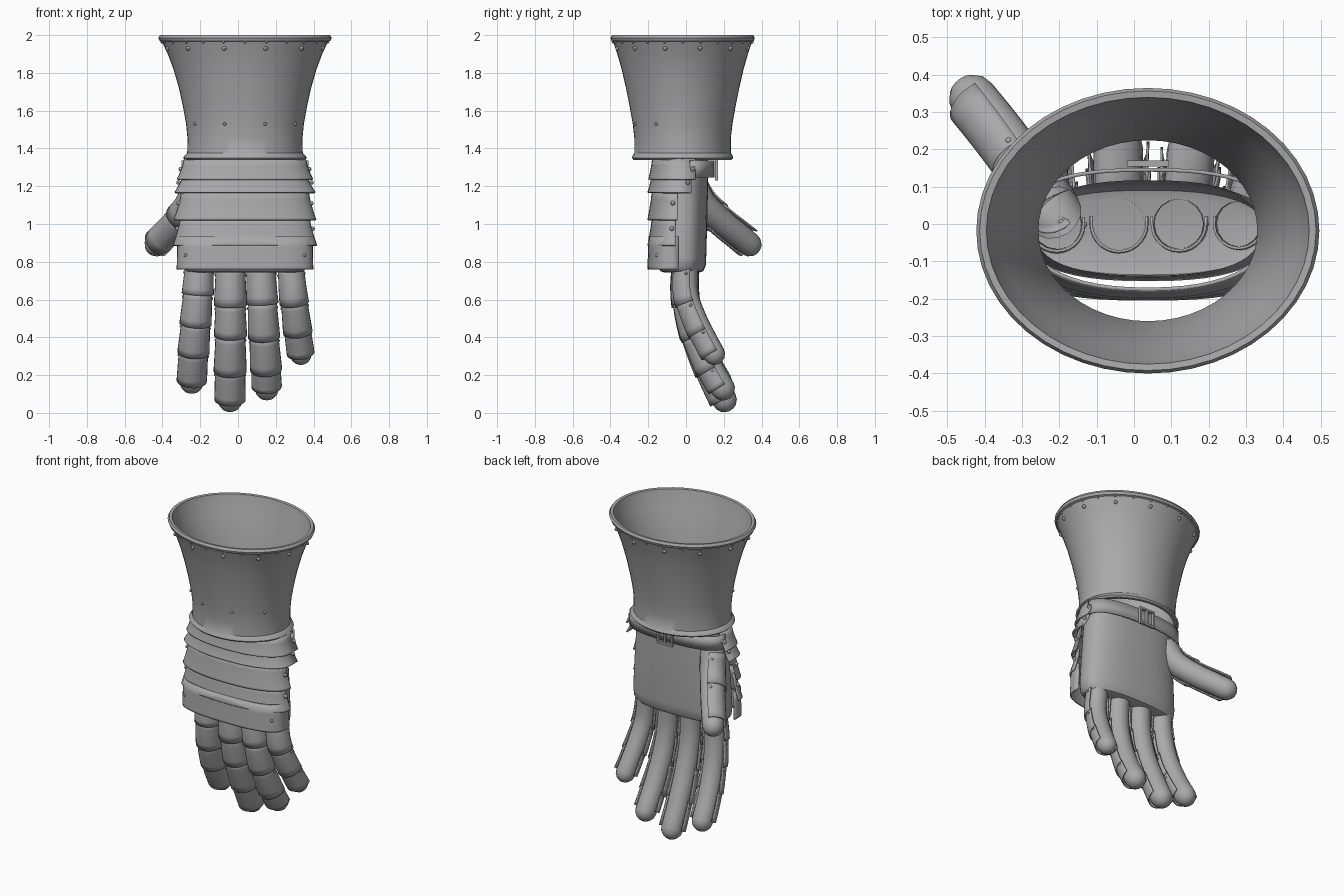
import bpy, bmesh, math
from mathutils import Vector, Matrix

if "Cube" in bpy.data.objects:
    bpy.data.objects.remove(bpy.data.objects["Cube"])

CX, CY = 0.037, -0.018
steel = bpy.data.materials.new("grey_steel")
steel.diffuse_color = (0.4, 0.4, 0.4, 1)
steel.use_nodes = True
steel.node_tree.nodes["Principled BSDF"].inputs["Base Color"].default_value = steel.diffuse_color


def finish(name, bm, thick=0, angle=35):
    bmesh.ops.recalc_face_normals(bm, faces=bm.faces)
    me = bpy.data.meshes.new(name)
    bm.to_mesh(me)
    bm.free()
    for p in me.polygons:
        p.use_smooth = True
    me.set_sharp_from_angle(angle=math.radians(angle))
    me.materials.append(steel)
    ob = bpy.data.objects.new(name, me)
    bpy.context.collection.objects.link(ob)
    if thick:
        m = ob.modifiers.new("thickness", 'SOLIDIFY')
        m.thickness, m.offset = thick, 0
    return ob


def skin(name, rings, wrap=True, loop=False, cap=False, thick=0):
    """Bridge a list of equal-length point rings into one surface."""
    bm = bmesh.new()
    vs = [[bm.verts.new(p) for p in r] for r in rings]
    n = len(rings[0])
    for i in range(len(vs) if loop else len(vs) - 1):
        a, b = vs[i], vs[(i + 1) % len(vs)]
        for j in range(n if wrap else n - 1):
            k = (j + 1) % n
            bm.faces.new((a[j], a[k], b[k], b[j]))
    if cap:
        bm.faces.new(vs[-1])
    return finish(name, bm, thick)


def rivets(name, points, r=0.011):
    bm = bmesh.new()
    for p in points:
        bmesh.ops.create_uvsphere(bm, u_segments=8, v_segments=6, radius=r,
                                  matrix=Matrix.Translation(p))
    finish(name, bm)


def oval(z, a, b, n=48, power=1.0, bf=None):
    pts = []
    for i in range(n):
        t = 2 * math.pi * i / n
        s, c = math.sin(t), -math.cos(t)
        d = bf if (bf and c < 0) else b
        pts.append((CX + a * math.copysign(abs(s) ** power, s),
                    CY + d * math.copysign(abs(c) ** power, c), z))
    return pts


# Flared cuff with rolled rims
profile = [(1.34, .318, .26), (1.35, .328, .268), (1.365, .318, .263), (1.375, .306, .256),
           (1.45, .304, .255), (1.53, .312, .264), (1.62, .328, .28), (1.72, .35, .3),
           (1.82, .379, .323), (1.9, .409, .346), (1.965, .44, .368), (1.97, .452, .377),
           (1.985, .459, .382), (2.0, .45, .374), (1.998, .432, .357), (1.975, .427, .352),
           (1.9, .397, .334), (1.82, .367, .311), (1.72, .338, .288), (1.62, .316, .268),
           (1.45, .293, .242), (1.34, .296, .243)]
skin("cuff", [oval(*p) for p in profile], loop=True)


def on_cuff(z, a, b, deg):
    t = math.radians(deg)
    return (CX + a * math.sin(t), CY - b * math.cos(t), z)


rivets("cuff_rivets", [on_cuff(1.93, .424, .356, 15 + 30 * i) for i in range(12)], .012)
rivets("rim_rivets", [on_cuff(1.963, .44, .369, 15 * i) for i in range(24)], .007)
rivets("wrist_rivets", [on_cuff(1.53, .313, .265, d) for d in (-58, -20, 20, 58)], .009)

# Hollow palm with a rounded lower edge
palm = [(1.35, .300, .135, .12), (1.2, .31, .135, .125), (1.0, .325, .13, .13),
        (.82, .335, .125, .135), (.775, .33, .122, .132), (.75, .31, .108, .118),
        (.742, .28, .085, .095)]
skin("palm", [oval(z, a, b, 48, .8, bf) for z, a, b, bf in palm], cap=True)


# Overlapping plates on the back of the hand
def lame(name, zt, zb, at, ab, ft, fb, y0, yend, power=.9):
    rings = []
    for f in (0, .35, .7, .93, 1):
        z = zt + (zb - zt) * f
        g = f ** 1.4
        a, front = at + (ab - at) * g, ft + (fb - ft) * g
        row = [(CX - a, yend, z)]
        for i in range(25):
            t = math.pi * (i / 24 - .5)
            s, c = math.sin(t), max(0, math.cos(t))
            row.append((CX + a * math.copysign(abs(s) ** power, s),
                        y0 - (y0 - front) * -1 * -1 * c ** power, z))
        row.append((CX + a, yend, z))
        rings.append(row)
    skin(name, rings, wrap=False, thick=.01)


lame("wrist_plate", 1.345, 1.235, .318, .357, -.175, -.195, -.03, .05)
lame("second_plate", 1.26, 1.165, .325, .37, -.178, -.2, -.04, .03)
lame("third_plate", 1.19, 1.02, .33, .373, -.175, -.2, -.05, -.045)
lame("fourth_plate", 1.05, .885, .335, .378, -.175, -.2, -.065, -.055)
lame("knuckle_plate", .935, .76, .353, .357, -.194, -.2, -.075, -.04, .75)
rivets("plate_rivets", [(CX + s * a, y, z) for s in (-1, 1) for a, y, z in
                        ((.34, .035, 1.29), (.352, .01, 1.22), (.352, -.07, 1.11),
                         (.358, -.075, .975), (.312, -.15, .835))], .012)

# Wrist strap and buckle
strap = []
for z in (1.335, 1.245):
    row = []
    for i in range(25):
        t = math.pi * i / 24
        row.append((CX + .33 * math.copysign(abs(math.cos(t)) ** .8, math.cos(t)),
                    .02 + .125 * max(0, math.sin(t)) ** .8, z))
    strap.append(row)
skin("strap", strap, wrap=False, thick=.01)
bm = bmesh.new()
for x, z, w, h in ((-.05, 0, .012, .11), (.05, 0, .012, .11), (0, .05, .11, .012),
                   (0, -.05, .11, .012), (0, 0, .012, .1)):
    bmesh.ops.create_cube(bm, size=1, matrix=Matrix.Translation((CX + x, .162, 1.285 + z))
                          @ Matrix.Diagonal((w, .016, h, 1)))
finish("buckle", bm)


# Fingers: smooth path, glove tube, and U-shaped plates along the front
def smooth_path(pts, step=8):
    p = [Vector(q) for q in pts]
    p = [2 * p[0] - p[1]] + p + [2 * p[-1] - p[-2]]
    out = []
    for i in range(1, len(p) - 2):
        a, b, c, d = p[i - 1:i + 3]
        for k in range(step):
            t = k / step
            out.append(.5 * (2 * b + (c - a) * t + (2 * a - 5 * b + 4 * c - d) * t * t
                             + (3 * b - a - 3 * c + d) * t ** 3))
    return out + [p[-2]]


def at_height(path, z, hint):
    i = 0
    while i < len(path) - 2 and path[i + 1].z > z:
        i += 1
    a, b = path[i], path[i + 1]
    pos = a.lerp(b, (a.z - z) / (a.z - b.z))
    tan = (path[min(i + 2, len(path) - 1)] - path[max(i - 1, 0)]).normalized()
    u = (hint - tan * hint.dot(tan)).normalized()
    return pos, tan, u, tan.cross(u)


def finger(name, pts, breaks, r, hint=(0, -1, 0), base=1.0):
    hint = Vector(hint)
    path = smooth_path(pts)
    rings = []

    def ring(frame, rad, push=0):
        pos, tan, u, v = frame
        rings.append([pos + tan * push + (u * math.cos(t) + v * math.sin(t)) * rad
                      for t in (2 * math.pi * i / 16 for i in range(16))])
    top, end = path[0].z, path[-1].z
    for i in range(15):
        f = i / 14
        ring(at_height(path, top + (end - top) * f, hint), r * (base + (.96 - base) * f))
    tip = at_height(path, end, hint)
    for d in (25, 50, 70, 86):
        t = math.radians(d)
        ring(tip, r * .96 * math.cos(t), r * .96 * math.sin(t))
    skin(name + "_glove", rings, cap=True)

    studs = []
    for n, (z0, z1) in enumerate(zip(breaks, breaks[1:])):
        rows = []
        start = z0 + (.015 if n else 0)
        for k in range(6):
            f = k / 5
            pos, tan, u, v = at_height(path, start + (z1 - start) * f, hint)
            rad = r * (1.07 + .15 * f)
            if n == len(breaks) - 2:
                rad = r * (1.1 + .05 * f)
            row = [pos - v * rad - u * .02]
            row += [pos + (u * math.cos(t) + v * math.sin(t)) * rad
                    for t in (math.pi * (i / 14 - .5) for i in range(15))]
            rows.append(row + [pos + v * rad - u * .02])
            if k == 1:
                studs += [pos + v * rad * s for s in (-1, 1)]
        skin(f"{name}_plate_{n + 1}", rows, wrap=False, thick=.007)
    rivets(name + "_rivets", studs, .009)


finger("index_finger", [(-.205, 0, .8), (-.212, 0, .65), (-.225, .035, .47), (-.237, .105, .3),
                        (-.245, .18, .165)], (.77, .63, .47, .32, .17), .067)
finger("middle_finger", [(-.04, 0, .8), (-.04, .005, .6), (-.04, .055, .4), (-.042, .14, .2),
                         (-.042, .203, .07)], (.77, .57, .41, .22, .07), .069)
finger("ring_finger", [(.118, 0, .8), (.128, .005, .6), (.137, .05, .42), (.147, .125, .25),
                       (.152, .195, .13)], (.77, .58, .4, .23, .14), .067)
finger("little_finger", [(.277, 0, .8), (.292, .005, .63), (.308, .05, .5), (.32, .1, .4),
                         (.332, .148, .312)], (.77, .58, .43, .315), .061)
finger("thumb", [(-.215, .03, 1.23), (-.25, .09, 1.11), (-.32, .19, 1.01), (-.375, .265, .95),
                 (-.43, .335, .893)], (1.2, 1.03, .9), .068, (-.75, -.6, .15), 1.12)
